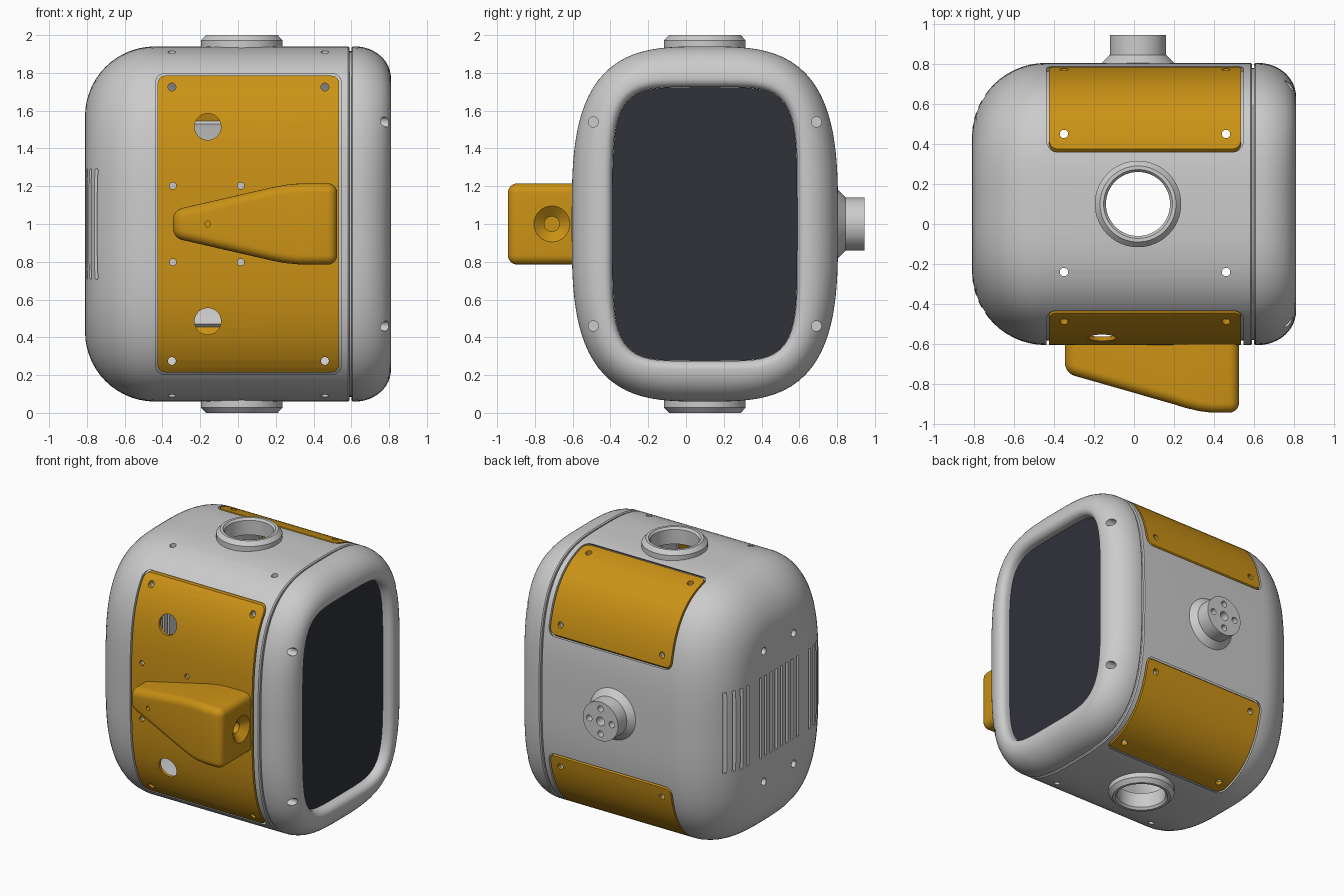
import bpy, bmesh
from math import sin, cos, pi, radians
from mathutils import Matrix, Vector

if "Cube" in bpy.data.objects:
    bpy.data.objects.remove(bpy.data.objects["Cube"])

CY, CZ, A, B = 0.10, 1.0, 0.705, 0.94      # body centre and half sizes


def material(name, col):
    m = bpy.data.materials.new(name)
    m.diffuse_color = (*col, 1)
    m.use_nodes = True
    m.node_tree.nodes["Principled BSDF"].inputs["Base Color"].default_value = m.diffuse_color
    return m


GOLD = material("gold", (0.60, 0.29, 0.008))
DARK = material("dark_glass", (0.03, 0.032, 0.042))


def finish(bm, name, mat=None):
    bmesh.ops.recalc_face_normals(bm, faces=bm.faces)
    me = bpy.data.meshes.new(name)
    bm.to_mesh(me)
    bm.free()
    ob = bpy.data.objects.new(name, me)
    bpy.context.collection.objects.link(ob)
    if mat:
        me.materials.append(mat)
    return ob


def loft(name, rings, mat=None, count=128):
    """Closed solid through superellipse rings (x, inset, exponent)."""
    bm = bmesh.new()
    loops = []
    for x, off, n in rings:
        a, b, loop = A - off, B - off, []
        for i in range(count):
            t = 2 * pi * i / count
            r = (abs(cos(t) / a) ** n + abs(sin(t) / b) ** n) ** (-1 / n)
            loop.append(bm.verts.new((x, CY + r * cos(t), CZ + r * sin(t))))
        loops.append(loop)
    for p, q in zip(loops, loops[1:]):
        for i in range(count):
            j = (i + 1) % count
            bm.faces.new((p[i], p[j], q[j], q[i]))
    bm.faces.new(loops[0])
    bm.faces.new(loops[-1])
    return finish(bm, name, mat)


def lathe(name, profile, loc, axis='Z', mat=None, count=64, ring=False):
    """Revolve (radius, height) points; ring=True closes the profile on itself."""
    rot = {'Z': Matrix(), 'Y': Matrix.Rotation(-pi / 2, 4, 'X'),
           'X': Matrix.Rotation(pi / 2, 4, 'Y')}[axis]
    bm = bmesh.new()
    loops = [[bm.verts.new(Vector(loc) + rot @ Vector((r * cos(2 * pi * i / count),
              r * sin(2 * pi * i / count), h))) for i in range(count)] for r, h in profile]
    for p, q in list(zip(loops, loops[1:])) + ([(loops[-1], loops[0])] if ring else []):
        for i in range(count):
            j = (i + 1) % count
            bm.faces.new((p[i], p[j], q[j], q[i]))
    if not ring:
        bm.faces.new(loops[0])
        bm.faces.new(loops[-1])
    return finish(bm, name, mat)


def drill(loc, r, length, axis, count=24):
    return lathe("drill", [(r, -length / 2), (r, length / 2)], loc, axis, count=count)


def prism(x0, x1, cy, cz, depth, height, angle, grow, radius, mat=None):
    """Rounded rectangle in x / local z, extruded along local y."""
    bm = bmesh.new()
    bmesh.ops.create_cube(bm, size=1)
    bmesh.ops.scale(bm, vec=(x1 - x0 + 2 * grow, depth, height + 2 * grow), verts=bm.verts)
    edges = [e for e in bm.edges if abs(e.verts[0].co.y - e.verts[1].co.y) > 0.01]
    bmesh.ops.bevel(bm, geom=edges, offset=radius, segments=6, profile=0.5, affect='EDGES')
    bm.transform(Matrix.Translation(((x0 + x1) / 2, cy, cz)) @ Matrix.Rotation(angle, 4, 'X'))
    return finish(bm, "prism", mat)


def join(obs):
    bm = bmesh.new()
    for o in obs:
        bm.from_mesh(o.data)
        bpy.data.objects.remove(o)
    return finish(bm, "cutter")


def boolean(ob, cutter, op='DIFFERENCE', keep=False):
    m = ob.modifiers.new("cut", 'BOOLEAN')
    m.operation, m.solver, m.object = op, 'EXACT', cutter
    bpy.context.view_layer.update()
    me = bpy.data.meshes.new_from_object(ob.evaluated_get(bpy.context.evaluated_depsgraph_get()))
    ob.modifiers.clear()
    ob.data = me
    if not keep:
        bpy.data.objects.remove(cutter)


# Main shell: rounded left end, straight barrel, hollow inside
N = 3.2
def left_round(x, r, off):
    return [(x + r * (1 - cos(i * pi / 28)), off + r * (1 - sin(i * pi / 28)), N) for i in range(15)]

shell = loft("main_shell", left_round(-0.81, 0.37, 0)
             + [(0.583, 0, N), (0.59, 0.007, N), (0.59, 0.025, N), (0.602, 0.025, N)])
boolean(shell, loft("hollow", left_round(-0.77, 0.33, 0.04) + [(0.55, 0.04, N)]))

# Front bezel cap with a rolled lip round the screen
def bez(x, off):
    return (x, off, N + 1.8 * min(off / 0.215, 1) ** 1.5)

cap = [bez(0.60, 0.026), bez(0.60, 0.007), bez(0.607, 0)]
cap += [bez(0.62 + 0.19 * sin(i * pi / 24), 0.17 * (1 - cos(i * pi / 24))) for i in range(13)]
cap += [bez(0.81 - 0.045 * (1 - cos(i * pi / 12)), 0.17 + 0.045 * sin(i * pi / 12)) for i in range(1, 7)]
bezel = loft("front_bezel", cap + [bez(0.73, 0.215)])
screen = loft("screen", [bez(0.725, 0.216), bez(0.742, 0.216)], DARK)
boolean(bezel, join([drill((0.75, CY + sy * 0.59, CZ + sz * 0.54), 0.027, 0.2, 'X')
                     for sy in (-1, 1) for sz in (-1, 1)]))

# Gold cover panels set in shallow pockets
SX = (-0.35, 0.46)
front = (-0.425, 0.535, -0.6, 1.0, 0.7, 1.57, 0)
tilt = radians(42.5)
upper = (-0.425, 0.535, 0.585, 1.685, 0.5, 0.637, tilt)
lower = (-0.425, 0.535, 0.585, 0.315, 0.5, 0.637, -tilt)
panels = []
for name, spec in (("front_panel", front), ("upper_back_panel", upper), ("lower_back_panel", lower)):
    pocket = prism(*spec, 0.012, 0.05)
    boolean(pocket, loft("core", [(-0.7, 0.022, N), (0.7, 0.022, N)]))
    boolean(shell, pocket)
    boolean(shell, prism(*spec, -0.11, 0.03))
    panel = prism(*spec, 0, 0.04, GOLD)
    panel.name = name
    boolean(panel, loft("skin", [(-0.7, 0, N), (0.7, 0, N)]), 'INTERSECT')
    boolean(panel, loft("core", [(-0.7, 0.02, N), (0.7, 0.02, N)]))
    panels.append(panel)

# Screw holes and ports through panels and shell
holes = [drill((x, -0.55, CZ + s * 0.725), 0.021, 0.5, 'Y') for x in SX for s in (-1, 1)]
holes += [drill((-0.16, -0.6, CZ + s * 0.515), 0.07, 0.3, 'Y', 48) for s in (-1, 1)]
holes += [drill((x, -0.6, CZ + s * 0.202), 0.018, 0.3, 'Y') for x in (-0.345, 0.015) for s in (-1, 1)]
for x in SX:
    for s in (-1, 1):
        holes += [drill((x, 0.8, CZ + s * 0.51), 0.021, 0.3, 'Y'),
                  drill((x, 0.45, CZ + s * 0.9), 0.021, 0.2, 'Z'),
                  drill((x, -0.24, CZ + s * 0.92), 0.021, 0.2, 'Z')]
# Top and bottom ports, left end screws
holes += [drill((0.02, CY, CZ + s * 0.9), 0.18, 0.25, 'Z', 64) for s in (-1, 1)]
holes += [drill((-0.8, CY + sy * 0.17, CZ + sz * 0.47), 0.026, 0.2, 'X')
          for sy in (-1, 1) for sz in (-1, 1)]
# Vent slots across the left end
for s in (-1, 1):
    for d in (0.03, 0.09, 0.15, 0.21, 0.35, 0.41, 0.47, 0.53):
        holes.append(prism(-0.9, -0.62, CY + s * d, CZ, 0.024, 0.58, 0, 0, 0.001))
cutter = join(holes)
for ob in [shell] + panels:
    boolean(ob, cutter, keep=True)
bpy.data.objects.remove(cutter)

# Collars round the top and bottom ports
for name, s in (("top_collar", 1), ("bottom_collar", -1)):
    lathe(name, [(0.16, s * 0.88), (0.16, s * 0.985), (0.172, s * 1.0), (0.19, s * 1.0),
                 (0.216, s * 0.972), (0.216, s * 0.91), (0.19, s * 0.88)],
          (0.02, CY, CZ), ring=True)

# Rear mounting boss with a bolt circle
boss = lathe("rear_boss", [(0.19, 0.77), (0.19, 0.797), (0.14, 0.845), (0.14, 0.945)],
             (0.02, 0, CZ), 'Y')
boolean(boss, join([drill((0.02 + dx, 0.93, CZ + dz), r, 0.2, 'Y') for dx, dz, r in
                    ((0, 0, 0.032), (0.09, 0, 0.022), (-0.09, 0, 0.022),
                     (0, 0.09, 0.022), (0, -0.09, 0.022))]))

# Tapered front housing: stations of (x, half height, front y)
stations = [(-0.345, 0.073, -0.745), (0.18, 0.194, -0.895), (0.25, 0.207, -0.917),
            (0.32, 0.214, -0.934), (0.39, 0.215, -0.943), (0.525, 0.215, -0.943)]
bm = bmesh.new()
BASE = -0.585
loops = [[bm.verts.new(c) for c in ((x, BASE, CZ - h), (x, y, CZ - h), (x, y, CZ + h), (x, BASE, CZ + h))]
         for x, h, y in stations]
for p, q in zip(loops, loops[1:]):
    for i in range(4):
        bm.faces.new((p[i], p[(i + 1) % 4], q[(i + 1) % 4], q[i]))
bm.faces.new(loops[0])
bm.faces.new(loops[-1])
bmesh.ops.recalc_face_normals(bm, faces=bm.faces)
sharp = [e for e in bm.edges if e.calc_face_angle() > 0.6
         and not all(abs(v.co.y - BASE) < 1e-4 for v in e.verts)]
bmesh.ops.bevel(bm, geom=sharp, offset=0.05, segments=6, profile=0.5, affect='EDGES')
housing = finish(bm, "front_housing", GOLD)
boolean(housing, lathe("socket", [(0.04, -0.25), (0.04, -0.045), (0.095, 0), (0.1, 0.05)],
                       (0.525, -0.71, CZ), 'X', count=48))
boolean(housing, drill((-0.16, -0.75, CZ), 0.015, 0.2, 'Y'))

# Smooth shading with crisp edges
bpy.ops.object.select_all(action='DESELECT')
for ob in bpy.context.scene.objects:
    ob.select_set(True)
    bpy.context.view_layer.objects.active = ob
bpy.ops.object.shade_smooth_by_angle(angle=radians(30))
